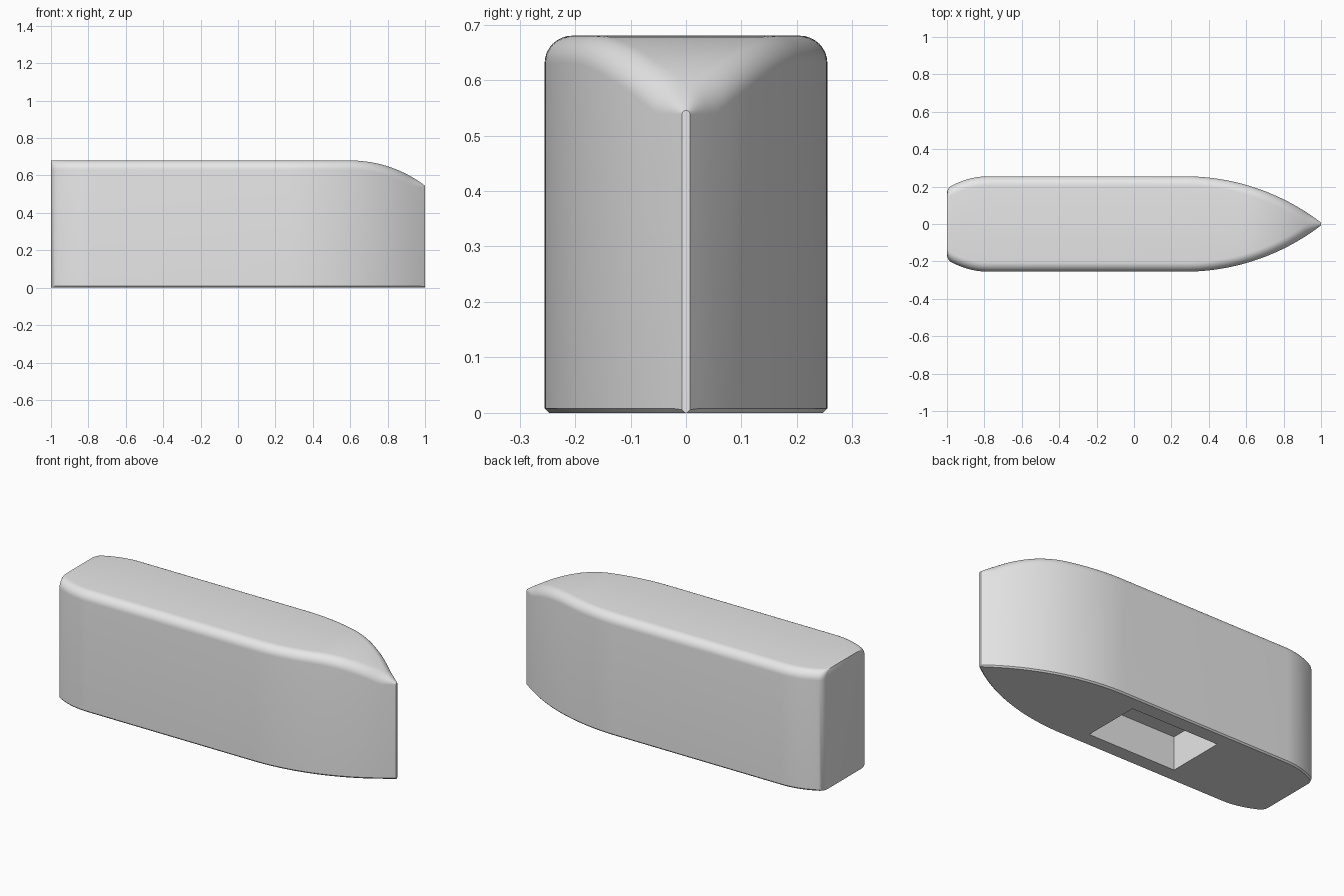
import bpy
import bmesh
import math

if "Cube" in bpy.data.objects:
    bpy.data.objects.remove(bpy.data.objects["Cube"], do_unlink=True)

HALF_WIDTH, HEIGHT = 0.255, 0.68
BOW_START, STERN_START, DECK_DROP_START = 0.27, -0.78, 0.6
ROUND, CHAMFER = 0.05, 0.008
ROUND_STEPS = 8


def sag(distance, radius):
    """Drop of a circular arc at a distance from its tangent point."""
    return radius - math.sqrt(radius ** 2 - distance ** 2)


def section(x, half_width):
    """Closed cross-section: chamfered bottom, upright side, rounded deck edge."""
    top = HEIGHT - sag(max(0, x - DECK_DROP_START), 0.66)
    slope = math.asin(max(0, x - BOW_START) / 1.2)
    round_y = min(ROUND / math.cos(slope), half_width * 0.95)
    round_z = min(ROUND, round_y)
    chamfer = min(CHAMFER, half_width * 0.8)
    side = [(half_width - chamfer, 0), (half_width, chamfer)]
    for i in range(ROUND_STEPS + 1):
        a = math.pi / 2 * i / ROUND_STEPS
        side.append((half_width - round_y * (1 - math.cos(a)),
                     top - round_z * (1 - math.sin(a))))
    return [(x, y, z) for y, z in side] + [(x, -y, z) for y, z in reversed(side)]


# Plan outline: rounded stern corner, stern curve, parallel middle, pointed bow
stations = [(-1, 0.165), (-0.997, 0.18), (-0.99, 0.193), (-0.98, 0.202)]
for i in range(9):
    t = 1 - i / 8
    stations.append((STERN_START - 0.185 * t, HALF_WIDTH - 0.045 * t * t))
for i in range(33):
    x = BOW_START + (1 - BOW_START) * i / 32
    stations.append((x, HALF_WIDTH - sag(x - BOW_START, 1.2)))

# Hull block lofted through the stations
bm = bmesh.new()
rings = [[bm.verts.new(p) for p in section(x, w)] for x, w in stations]
for a, b in zip(rings, rings[1:]):
    for i in range(len(a)):
        j = (i + 1) % len(a)
        bm.faces.new((a[i], a[j], b[j], b[i]))
bm.faces.new(rings[0])
bm.faces.new(rings[-1])
bmesh.ops.recalc_face_normals(bm, faces=bm.faces[:])
mesh = bpy.data.meshes.new("hull_block")
bm.to_mesh(mesh)
bm.free()
hull = bpy.data.objects.new("hull_block", mesh)
bpy.context.collection.objects.link(hull)

# Plain grey material
grey = bpy.data.materials.new("light_grey")
grey.use_nodes = True
grey.diffuse_color = (0.8, 0.8, 0.8, 1)
grey.node_tree.nodes["Principled BSDF"].inputs["Base Color"].default_value = (0.8, 0.8, 0.8, 1)
mesh.materials.append(grey)

# Rectangular pocket cut into the underside
bpy.ops.mesh.primitive_cube_add(size=1, location=(-0.125, 0, 0))
cutter = bpy.context.object
cutter.name = "pocket_cutter"
cutter.scale = (0.55, 0.334, 0.38)
cutter.hide_render = True
cutter.data.materials.append(grey)
bpy.context.view_layer.update()

cut = hull.modifiers.new("pocket", "BOOLEAN")
cut.operation = "DIFFERENCE"
cut.solver = "EXACT"
cut.object = cutter
bpy.ops.object.select_all(action="DESELECT")
hull.select_set(True)
bpy.context.view_layer.objects.active = hull
bpy.ops.object.modifier_apply(modifier=cut.name)
bpy.data.objects.remove(cutter, do_unlink=True)

# Smooth curves, crisp edges
bpy.ops.object.shade_smooth_by_angle(angle=math.radians(30))
